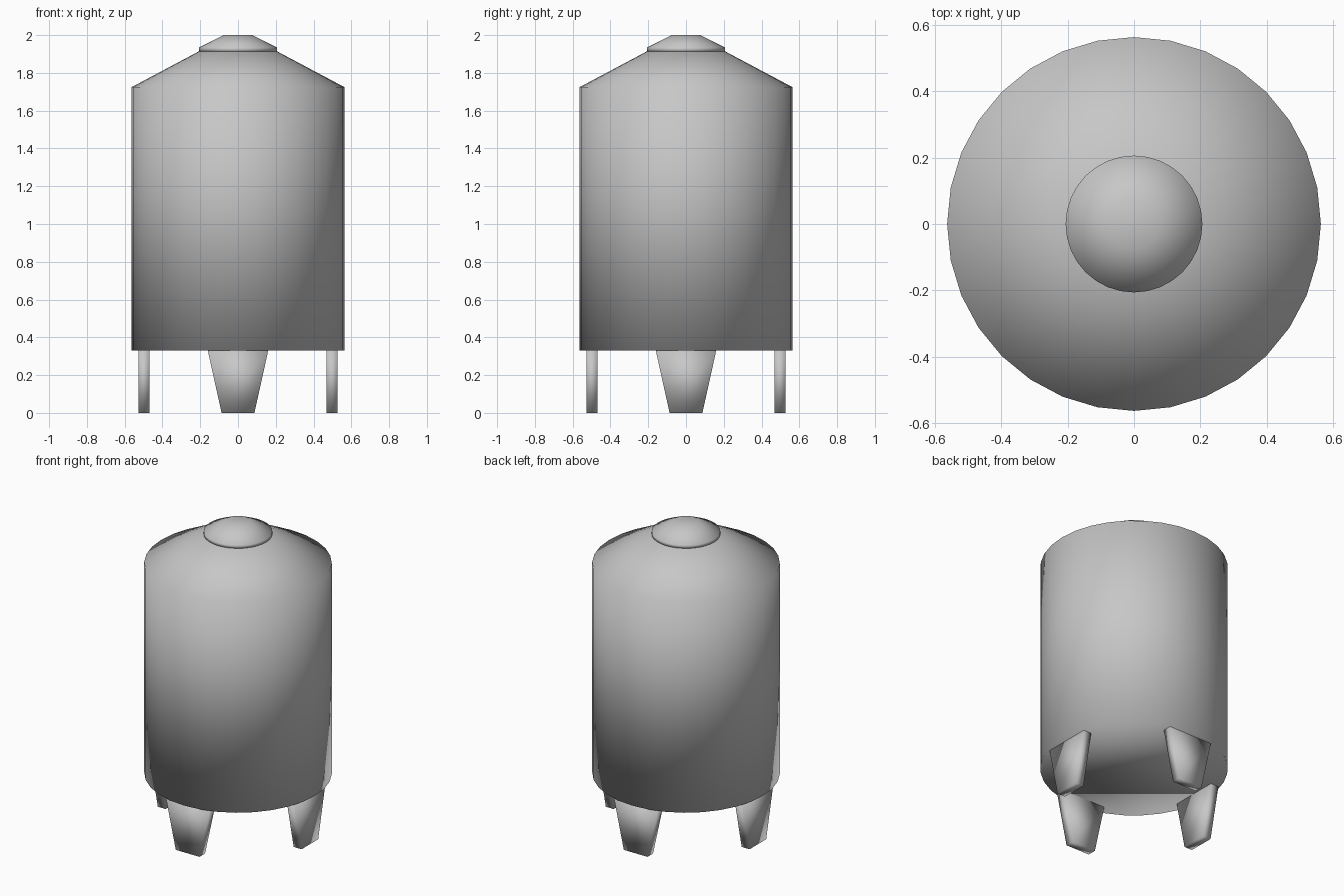
import bpy
from math import cos, sin, pi, radians
from mathutils import Matrix

cube = bpy.data.objects.get("Cube")
if cube:
    bpy.data.objects.remove(cube, do_unlink=True)

# Single grey metal colour
GREY = (0.57, 0.57, 0.57, 1.0)
metal = bpy.data.materials.new("grey_metal")
metal.use_nodes = True
metal.diffuse_color = GREY
metal.node_tree.nodes["Principled BSDF"].inputs["Base Color"].default_value = GREY


def add_object(name, verts, faces):
    mesh = bpy.data.meshes.new(name)
    mesh.from_pydata(verts, [], faces)
    mesh.materials.append(metal)
    mesh.shade_smooth()
    obj = bpy.data.objects.new(name, mesh)
    bpy.context.collection.objects.link(obj)
    return obj


def revolve(name, profile, sides=32):
    """Closed solid of revolution from (radius, height) pairs, bottom to top."""
    verts = [(r * cos(2 * pi * i / sides), r * sin(2 * pi * i / sides), z)
             for r, z in profile for i in range(sides)]
    faces = [tuple(reversed(range(sides)))]
    for k in range(len(profile) - 1):
        low, high = k * sides, (k + 1) * sides
        for i in range(sides):
            j = (i + 1) % sides
            faces.append((low + i, low + j, high + j, high + i))
    faces.append(tuple(range(len(verts) - sides, len(verts))))
    return add_object(name, verts, faces)


def tapered_leg(name, angle):
    """Thin plate, narrower at the foot, facing outward at the given angle."""
    radius, half_depth = 0.498, 0.029
    verts = []
    for half_width, z in ((0.087, 0.0), (0.16, 0.33)):
        for sx, sy in ((-1, -1), (1, -1), (1, 1), (-1, 1)):
            verts.append((sx * half_width, sy * half_depth - radius, z))
    faces = [(3, 2, 1, 0), (4, 5, 6, 7)]
    faces += [(i, (i + 1) % 4, (i + 1) % 4 + 4, i + 4) for i in range(4)]
    leg = add_object(name, verts, faces)
    leg.data.transform(Matrix.Rotation(radians(angle), 4, "Z"))


# Tank body with conical shoulder
revolve("tank_body", [(0.563, 0.33), (0.563, 1.725), (0.205, 1.915)])

# Hatch lid on top
revolve("top_lid", [(0.206, 1.912), (0.206, 1.935), (0.075, 2.0)])

# Four legs around the base
for n, side in enumerate(("front", "left", "back", "right")):
    tapered_leg(side + "_leg", 90 * n)
